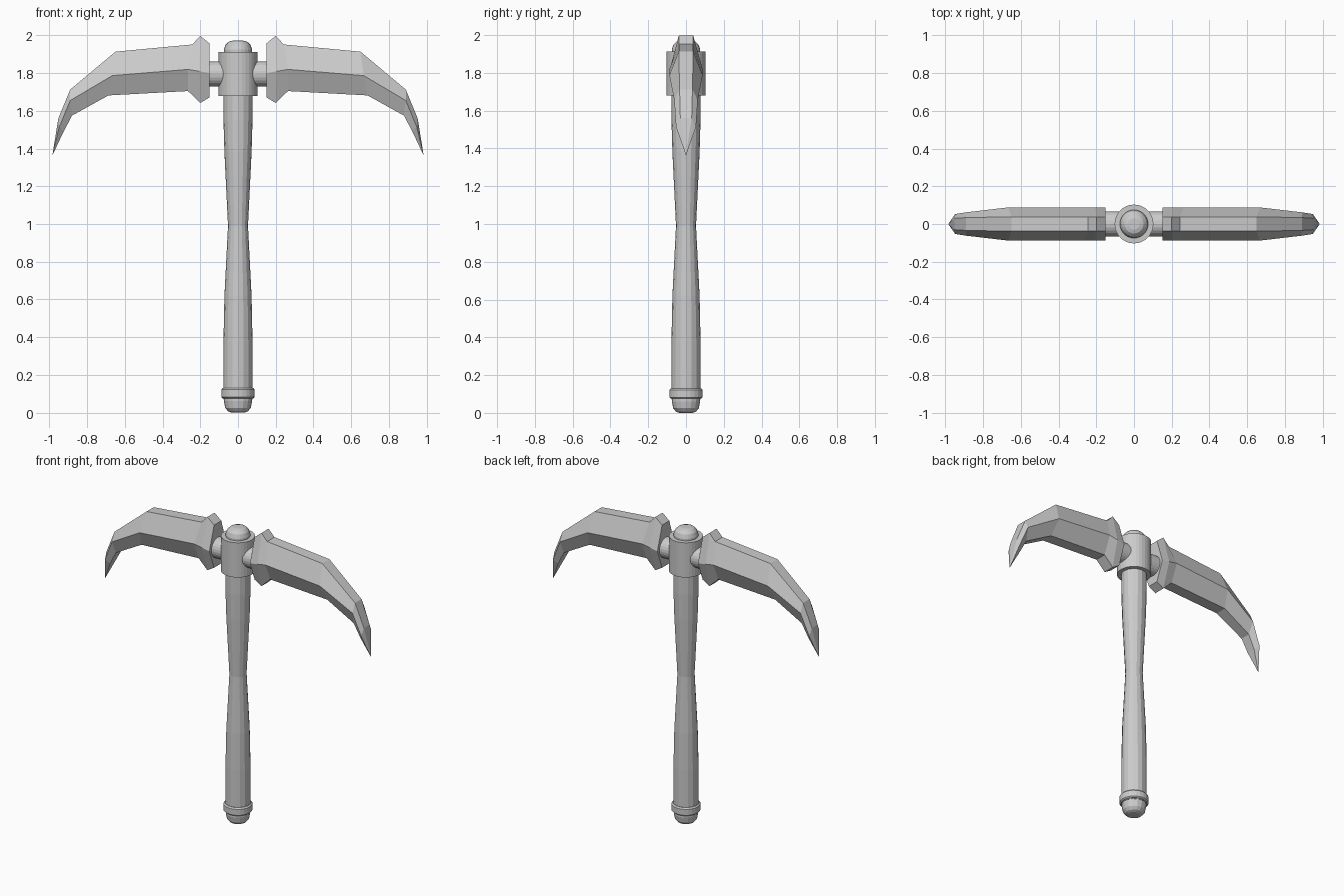
import bpy, bmesh, math

if "Cube" in bpy.data.objects:
    bpy.data.objects.remove(bpy.data.objects["Cube"])

def make_object(name, verts, faces):
    me = bpy.data.meshes.new(name)
    me.from_pydata(verts, [], faces)
    bm = bmesh.new()
    bm.from_mesh(me)
    bmesh.ops.remove_doubles(bm, verts=bm.verts, dist=1e-5)
    bmesh.ops.recalc_face_normals(bm, faces=bm.faces)
    bm.to_mesh(me)
    bm.free()
    ob = bpy.data.objects.new(name, me)
    bpy.context.collection.objects.link(ob)
    return ob

def skin(name, rings):
    """Bridge equal-sized rings and cap both ends."""
    n = len(rings[0])
    verts = [v for r in rings for v in r]
    faces = [(k*n + i, k*n + (i+1) % n, (k+1)*n + (i+1) % n, (k+1)*n + i)
             for k in range(len(rings) - 1) for i in range(n)]
    faces.append(tuple(range(n)))
    faces.append(tuple(range(len(verts) - n, len(verts))))
    return make_object(name, verts, faces)

def lathe(name, profile, sides):
    """Spin (radius, z) points around the z axis."""
    angles = [2 * math.pi * i / sides for i in range(sides)]
    return skin(name, [[(r * math.cos(a), r * math.sin(a), z) for a in angles]
                       for r, z in profile])

# Waisted handle
lathe("handle", [(.077, .07), (.077, .38), (.072, .62), (.053, .99),
                 (.072, 1.38), (.077, 1.55), (.077, 1.75)], 16)

# Pommel dome and ring at the foot
lathe("pommel", [(.035, 0), (.053, .007), (.068, .025), (.075, .06), (.075, .1)], 16)
lathe("pommel_ring", [(.08, .075), (.088, .082), (.088, .122), (.08, .13)], 24)

# Head collar with domed cap
lathe("head_collar", [(.103, 1.68), (.103, 1.912)], 32)
lathe("head_cap", [(.075, 1.88), (.075, 1.925), (.066, 1.95), (.05, 1.966),
                   (.03, 1.972)], 24)

# Cross axle carrying both blades
axle = lathe("axle", [(.067, -.17), (.067, .17)], 24)
axle.rotation_euler = (0, math.pi / 2, 0)
axle.location.z = 1.795

# Blade stations: top (x, z), ridge (x, z), bottom (x, z), flat half width, ridge half width
stations = [
    ((.15, 1.957), (.15, 1.80), (.15, 1.672), .038, .088),
    ((.20, 1.998), (.205, 1.81), (.20, 1.642), .038, .088),
    ((.243, 1.952), (.265, 1.82), (.265, 1.705), .038, .088),
    ((.65, 1.914), (.667, 1.787), (.687, 1.682), .038, .088),
    ((.89, 1.713), (.89, 1.655), (.88, 1.575), .034, .062),
    ((.953, 1.56), (.948, 1.515), (.925, 1.49), .030, .053),
    ((.985, 1.362), (.985, 1.362), (.985, 1.362), 0, 0),
]
for side, s in (("right", 1), ("left", -1)):
    rings = [[(s*t[0], -f, t[1]), (s*t[0], f, t[1]), (s*m[0], w, m[1]),
              (s*b[0], f, b[1]), (s*b[0], -f, b[1]), (s*m[0], -w, m[1])]
             for t, m, b, f, w in stations[:-1]]
    n = 6
    verts = [v for r in rings for v in r] + [(s * .985, 0, 1.362)]
    faces = [(k*n + i, k*n + (i+1) % n, (k+1)*n + (i+1) % n, (k+1)*n + i)
             for k in range(len(rings) - 1) for i in range(n)]
    last = (len(rings) - 1) * n
    faces += [(last + i, last + (i+1) % n, last + n) for i in range(n)]
    faces.append(tuple(range(n)))
    make_object(side + "_blade", verts, faces)
